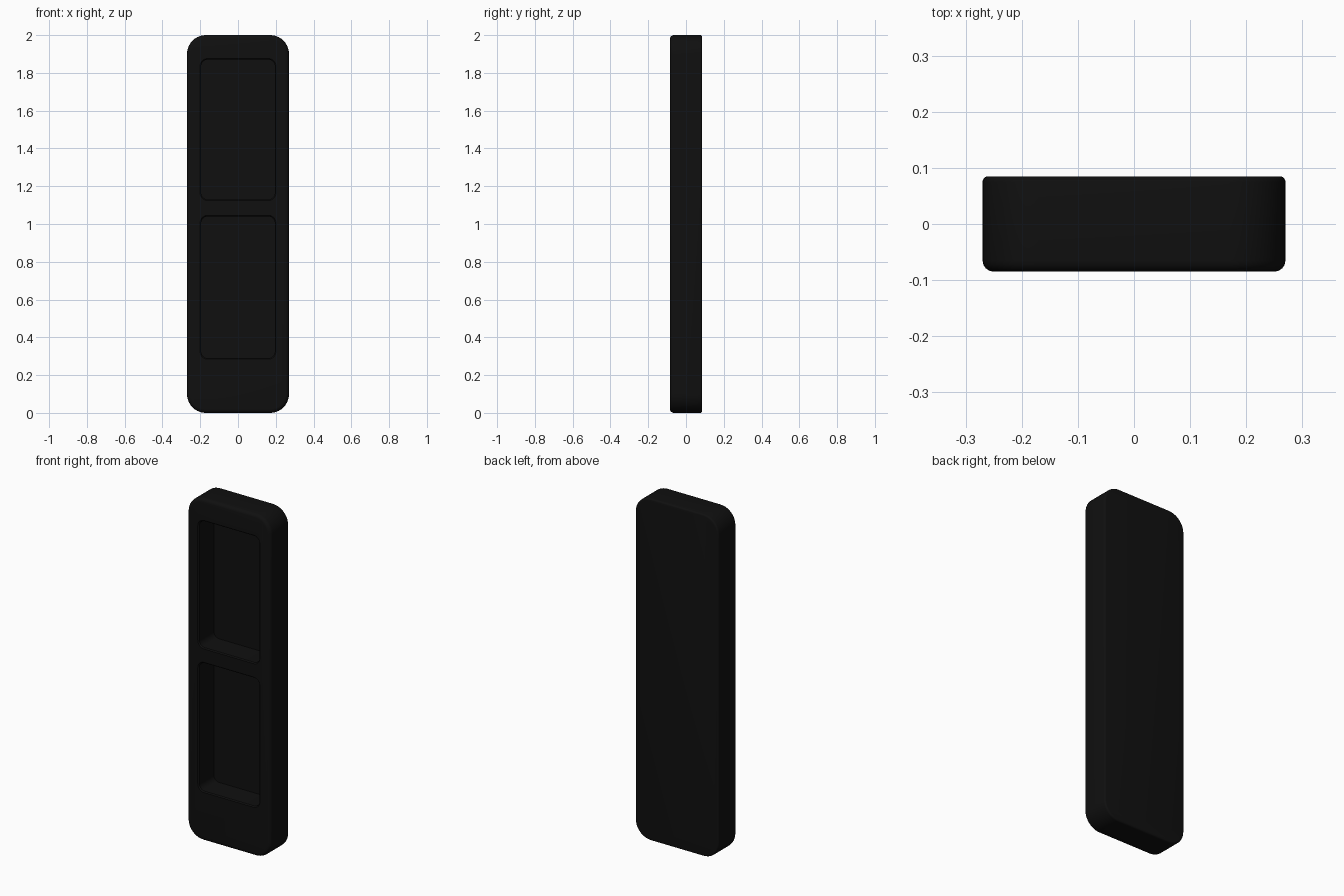
import bpy, bmesh
from math import sin, cos, pi

if "Cube" in bpy.data.objects:
    bpy.data.objects.remove(bpy.data.objects["Cube"])

HALF_W, HALF_D = 0.27, 0.085


def rounded_rect(w, h, r, segs=10):
    """Outline of a rounded rectangle, half sizes w and h."""
    pts = []
    for i, (sx, sz) in enumerate([(1, 1), (-1, 1), (-1, -1), (1, -1)]):
        for k in range(segs + 1):
            a = i * pi / 2 + k / segs * pi / 2
            pts.append((sx * (w - r) + r * cos(a), sz * (h - r) + r * sin(a)))
    return pts


def loft_slab(name, w, h, r, cz, rings):
    """Skin rounded rectangles along y; rings are (y, inset) pairs."""
    bm = bmesh.new()
    loops = []
    for y, inset in rings:
        outline = rounded_rect(w - inset, h - inset, r - inset)
        loops.append([bm.verts.new((x, y, cz + z)) for x, z in outline])
    n = len(loops[0])
    for a, b in zip(loops, loops[1:]):
        for i in range(n):
            j = (i + 1) % n
            bm.faces.new((a[i], a[j], b[j], b[i]))
    bm.faces.new(loops[0])
    bm.faces.new(loops[-1])
    bmesh.ops.recalc_face_normals(bm, faces=bm.faces)
    mesh = bpy.data.meshes.new(name)
    bm.to_mesh(mesh)
    bm.free()
    obj = bpy.data.objects.new(name, mesh)
    bpy.context.collection.objects.link(obj)
    return obj


def fillet(y_edge, direction, size, segs=4):
    """Rounded edge rings, from the flat face to the side wall."""
    return [(y_edge + direction * size * (1 - cos(k / segs * pi / 2)),
             size * (1 - sin(k / segs * pi / 2))) for k in range(segs + 1)]


# Body: softer front edge, tighter back edge
rings = fillet(-HALF_D, 1, 0.02) + fillet(HALF_D, -1, 0.01)[::-1]
body = loft_slab("panel_body", HALF_W, 1.0, 0.1, 1.0, rings)

# Two deep front pockets with a slightly eased mouth
bpy.context.view_layer.objects.active = body
body.select_set(True)
for label, bottom, top in (("upper", 1.13, 1.87), ("lower", 0.29, 1.04)):
    cutter = loft_slab(label + "_pocket_cutter", 0.195, (top - bottom) / 2, 0.035,
                       (top + bottom) / 2,
                       [(-HALF_D - 0.05, -0.006), (-HALF_D, -0.006),
                        (-HALF_D + 0.006, 0), (-HALF_D + 0.14, 0)])
    cutter.hide_render = True
    mod = body.modifiers.new(label + "_pocket", 'BOOLEAN')
    mod.operation = 'DIFFERENCE'
    mod.solver = 'EXACT'
    mod.object = cutter
    bpy.ops.object.modifier_apply(modifier=mod.name)
    bpy.data.objects.remove(cutter)

bpy.ops.object.shade_smooth_by_angle(angle=pi / 6)

# Near-black finish
mat = bpy.data.materials.new("black_plastic")
mat.diffuse_color = (0.005, 0.005, 0.005, 1)
mat.use_nodes = True
mat.node_tree.nodes["Principled BSDF"].inputs["Base Color"].default_value = mat.diffuse_color
body.data.materials.clear()
body.data.materials.append(mat)
